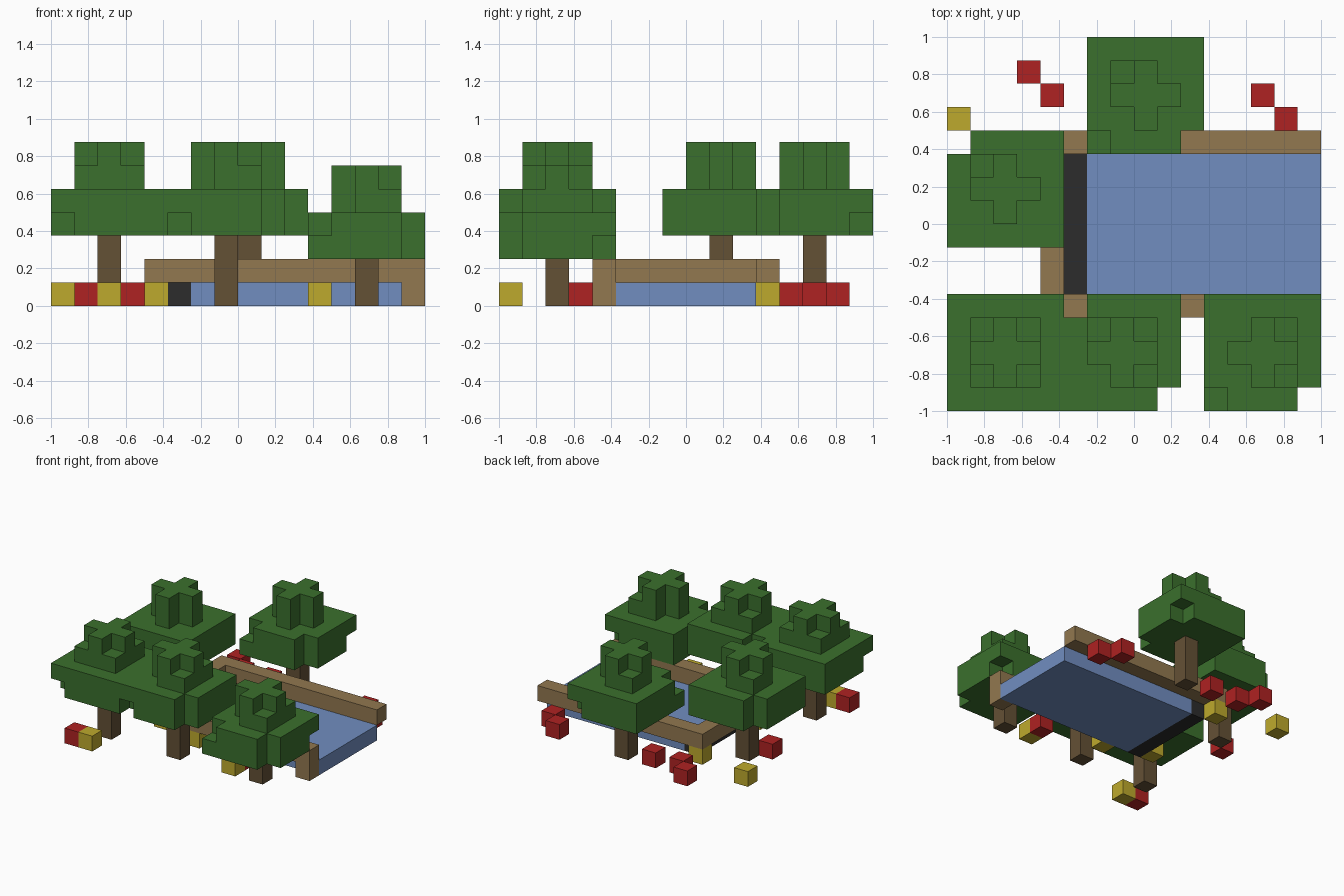
import bpy, bmesh
from mathutils import Vector

if "Cube" in bpy.data.objects:
    bpy.data.objects.remove(bpy.data.objects["Cube"])

U = 0.125  # edge of one block


def material(name, r, g, b):
    m = bpy.data.materials.new(name)
    m.use_nodes = True
    m.diffuse_color = (r, g, b, 1)
    m.node_tree.nodes["Principled BSDF"].inputs["Base Color"].default_value = (r, g, b, 1)
    return m


LEAF = material("leaf_green", 0.043, 0.162, 0.026)
BARK = material("bark_brown", 0.127, 0.082, 0.036)
PLANK = material("plank_tan", 0.287, 0.188, 0.08)
WATER = material("water_blue", 0.165, 0.27, 0.53)
COAL = material("dark_stone", 0.025, 0.025, 0.025)
RED = material("flower_red", 0.43, 0.016, 0.016)
YELLOW = material("flower_yellow", 0.515, 0.4, 0.026)


def block(x0, x1, y0, y1, z0, z1):
    """Set of grid cells filling a box."""
    return {(x, y, z) for x in range(x0, x1) for y in range(y0, y1) for z in range(z0, z1)}


def build(name, cells, mat):
    """Outer skin of a set of cells, with coplanar faces merged."""
    bm = bmesh.new()
    for cell in cells:
        for axis in range(3):
            for side in (-1, 1):
                n = Vector((0, 0, 0))
                n[axis] = side
                if tuple(int(c + d) for c, d in zip(cell, n)) in cells:
                    continue
                u, v = Vector((0, 0, 0)), Vector((0, 0, 0))
                u[(axis + 1) % 3] = 0.5
                v[(axis + 2) % 3] = 0.5 * side
                mid = Vector(cell) + Vector((-7.5, -7.5, 0.5)) + n / 2
                bm.faces.new([bm.verts.new((mid + a * u + b * v) * U)
                              for a, b in ((-1, -1), (1, -1), (1, 1), (-1, 1))])
    bmesh.ops.remove_doubles(bm, verts=bm.verts, dist=0.001)
    bmesh.ops.dissolve_limit(bm, angle_limit=0.01, verts=bm.verts, edges=bm.edges)
    me = bpy.data.meshes.new(name)
    bm.to_mesh(me)
    bm.free()
    me.materials.append(mat)
    ob = bpy.data.objects.new(name, me)
    bpy.context.collection.objects.link(ob)


# Corners of a crown, named by compass with north at the back
CORNER = {"sw": (-1, -1), "se": (1, -1), "nw": (-1, 1), "ne": (1, 1)}


def tree(name, x, y, base, low_gaps, high_gaps, shoulders):
    """Trunk, two broad leaf layers with missing corners, a shouldered cross on top."""
    crown = block(x - 2, x + 3, y - 2, y + 3, base, base + 2)
    for level, gaps in ((base, low_gaps), (base + 1, high_gaps)):
        for c in gaps.split():
            dx, dy = CORNER[c]
            crown.discard((x + 2 * dx, y + 2 * dy, level))
    crown |= block(x - 1, x + 2, y, y + 1, base + 2, base + 4)
    crown |= block(x, x + 1, y - 1, y + 2, base + 2, base + 4)
    for c in shoulders.split():
        dx, dy = CORNER[c]
        crown.add((x + dx, y + dy, base + 2))
    build(name + "_crown", crown, LEAF)
    build(name + "_trunk", block(x, x + 1, y, y + 1, 0, base), BARK)


# Trees
tree("back_tree", 8, 13, 3, "se ne", "se sw", "nw")
tree("side_tree", 2, 9, 3, "nw", "nw", "nw")
tree("front_corner_tree", 2, 2, 3, "sw", "", "sw se nw ne")
tree("front_middle_tree", 7, 2, 3, "sw se nw", "se nw", "nw ne se")
tree("low_tree", 13, 2, 2, "se ne", "se sw", "se ne")

# Pool with its dark end wall
build("pool_water", block(6, 16, 5, 11, 0, 1), WATER)
build("pool_end_wall", block(5, 6, 5, 11, 0, 1), COAL)

# Railing round three sides, with one post
rail = block(4, 16, 4, 5, 1, 2) | block(4, 16, 11, 12, 1, 2) | block(4, 5, 4, 12, 1, 2)
build("railing", rail | block(15, 16, 4, 5, 0, 1), PLANK)

# Flowers
reds = [(1, 0), (11, 3), (1, 8), (6, 13), (4, 13), (3, 14), (13, 13), (14, 12)]
yellows = [(2, 0), (11, 2), (7, 4), (4, 5), (4, 11), (0, 12)]
for label, spots, mat in (("red", reds, RED), ("yellow", yellows, YELLOW)):
    for i, (x, y) in enumerate(spots):
        build(f"{label}_flower_{i + 1}", {(x, y, 0)}, mat)
